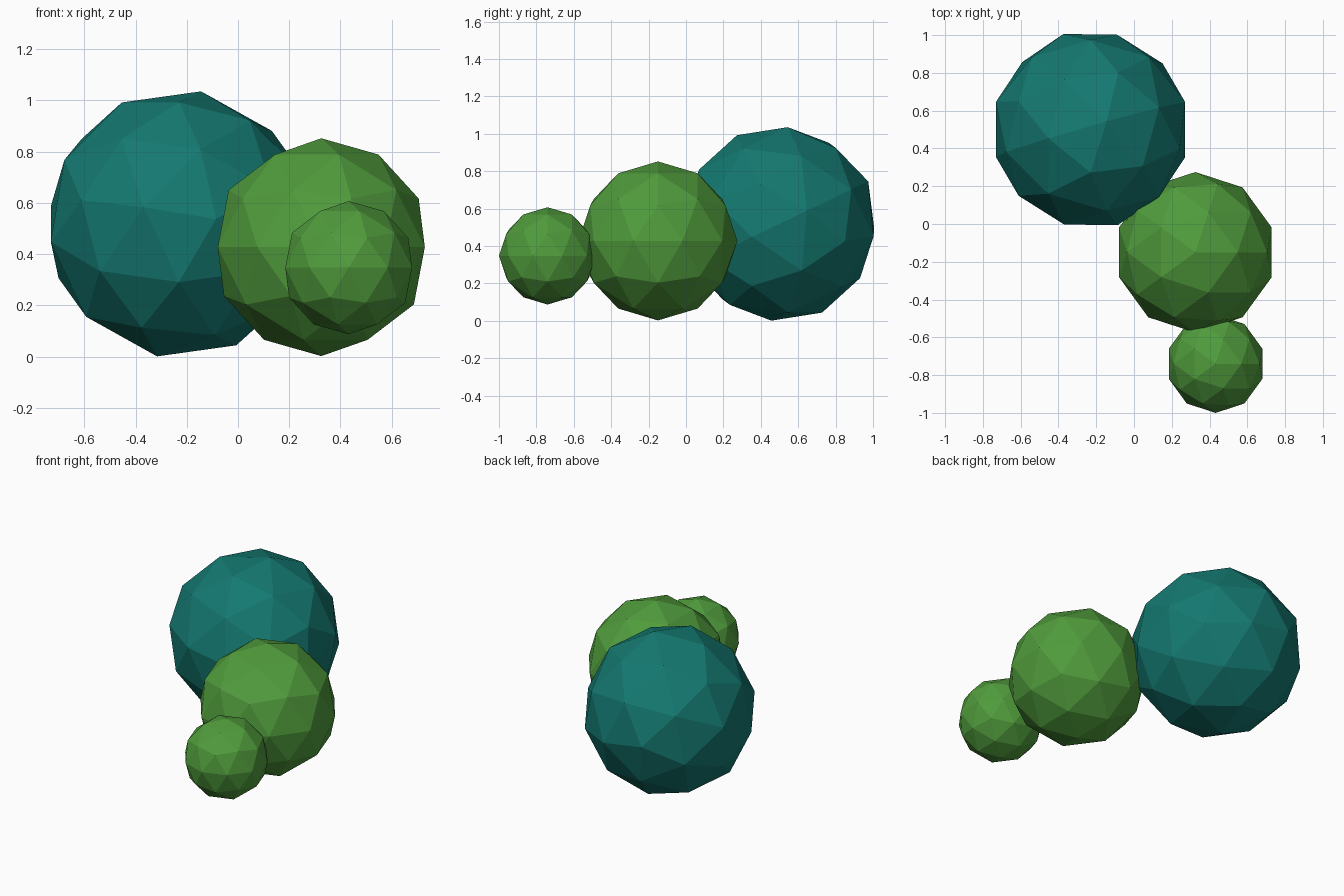
import bpy
from mathutils import Vector, Matrix

if "Cube" in bpy.data.objects:
    bpy.data.objects.remove(bpy.data.objects["Cube"])


def material(name, rgb):
    m = bpy.data.materials.new(name)
    m.diffuse_color = (*rgb, 1.0)
    m.use_nodes = True
    m.node_tree.nodes["Principled BSDF"].inputs["Base Color"].default_value = m.diffuse_color
    return m


def ball(name, centre, radius, mat, turn=None):
    bpy.ops.mesh.primitive_ico_sphere_add(subdivisions=2, radius=radius)
    ob = bpy.context.object
    ob.name = name
    if turn:
        ob.data.transform(turn.to_4x4())
    ob.location = centre
    ob.data.materials.append(mat)
    return ob


teal = material("teal", (0.007, 0.19, 0.165))
green = material("green", (0.08, 0.33, 0.045))

# Tilt of the large ball, from its two-fold symmetry axes
up = Vector((0.163, 0.083, 0.983)).normalized()
along = Vector((0.264, 0.956, -0.125))
along = (along - along.dot(up) * up).normalized()
side = up.cross(along)
pole = (0.8507 * up + 0.5257 * along).normalized()
neighbour = 0.8507 * up - 0.5257 * along
x_axis = (neighbour - neighbour.dot(pole) * pole).normalized()
tilt = Matrix((x_axis, pole.cross(x_axis), pole)).transposed()

# Three touching faceted bushes, largest at the back
ball("large_bush", (-0.23, 0.50, 0.518), 0.526, teal, tilt)
ball("medium_bush", (0.325, -0.15, 0.427), 0.425, green)
ball("small_bush", (0.432, -0.74, 0.347), 0.26, green)
